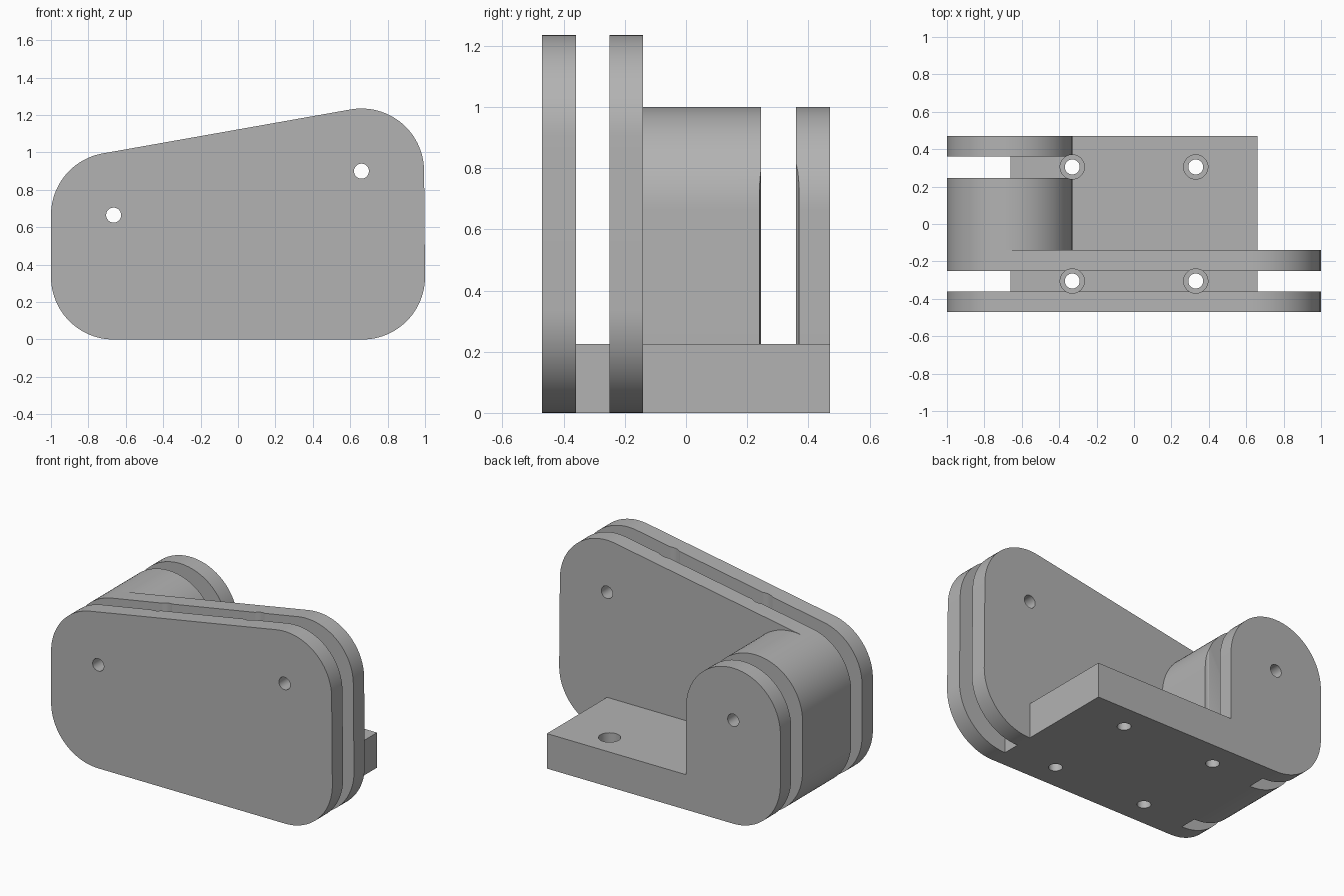
import bpy
from math import cos, sin, pi, atan2, radians
from mathutils import geometry, Vector

cube = bpy.data.objects.get("Cube")
if cube:
    bpy.data.objects.remove(cube, do_unlink=True)

R = 0.335        # corner radius shared by plates and lug
C = 1 - R        # corner centre offset
PIN = 0.04       # radius of the small holes
BASE_TOP = 0.225

grey = bpy.data.materials.new("plain grey")
grey.use_nodes = True
tone = (0.45, 0.45, 0.45, 1)
grey.diffuse_color = tone
grey.node_tree.nodes["Principled BSDF"].inputs["Base Color"].default_value = tone


def outline(centres, corners=()):
    """Convex outline around equal circles and optional sharp corners."""
    pts = [Vector((x + R * cos(a), z + R * sin(a)))
           for x, z in centres
           for a in [2 * pi * i / 96 for i in range(96)]]
    pts += [Vector(c) for c in corners]
    return [pts[i] for i in geometry.convex_hull_2d(pts)]


def extrude(name, ring, y0, y1):
    """Prism from an x-z outline between two depths."""
    n = len(ring)
    verts = [(p[0], y, p[1]) for y in (y0, y1) for p in ring]
    faces = [list(range(n)), list(range(2 * n - 1, n - 1, -1))]
    faces += [(i, i + n, (i + 1) % n + n, (i + 1) % n) for i in range(n)]
    mesh = bpy.data.meshes.new(name)
    mesh.from_pydata(verts, [], faces)
    mesh.materials.append(grey)
    obj = bpy.data.objects.new(name, mesh)
    bpy.context.collection.objects.link(obj)
    bpy.context.view_layer.objects.active = obj
    bpy.ops.object.select_all(action='DESELECT')
    obj.select_set(True)
    bpy.ops.object.mode_set(mode='EDIT')
    bpy.ops.mesh.select_all(action='SELECT')
    bpy.ops.mesh.normals_make_consistent(inside=False)
    bpy.ops.object.mode_set(mode='OBJECT')
    return obj


def drill(name, radius, location, depth, rotation=(0, 0, 0)):
    bpy.ops.mesh.primitive_cylinder_add(vertices=48, radius=radius, depth=depth,
                                        location=location, rotation=rotation)
    obj = bpy.context.object
    obj.name = name
    obj.data.materials.append(grey)
    return obj


def combine(body, tool, operation):
    mod = body.modifiers.new(operation.title(), 'BOOLEAN')
    mod.operation = operation
    mod.solver = 'EXACT'
    mod.object = tool
    bpy.context.view_layer.objects.active = body
    bpy.ops.object.modifier_apply(modifier=mod.name)
    bpy.data.objects.remove(tool, do_unlink=True)


# Base slab
slab = [(-0.66, 0), (0.66, 0), (0.66, BASE_TOP), (-0.66, BASE_TOP)]
bracket = extrude("bracket", slab, -0.47, 0.47)

# Two tall front plates
plate = outline([(-C, R), (C, R), (0.66, 0.9), (-C, C)])
for y0, y1 in ((-0.47, -0.36), (-0.25, -0.14)):
    combine(bracket, extrude("plate", plate, y0, y1), 'UNION')

# Rear lug: thick block and thin ear on either side of a slot
lug = outline([(-C, R), (-C, C)], [(R - C, 0)])
for y0, y1 in ((-0.14, 0.245), (0.36, 0.47)):
    combine(bracket, extrude("lug", lug, y0, y1), 'UNION')

# Pin holes through the plates and lug
for x, z in ((-C, C), (0.66, 0.9)):
    combine(bracket, drill("pin_hole", PIN, (x, 0, z), 2, (pi / 2, 0, 0)), 'DIFFERENCE')

# Counterbored mounting holes; the wide bore also grazes the slot walls
for x in (-0.33, 0.33):
    for y in (-0.305, 0.305):
        combine(bracket, drill("bolt_hole", PIN, (x, y, 0), 1), 'DIFFERENCE')
        combine(bracket, drill("counterbore", 0.065, (x, y, 1.115), 2), 'DIFFERENCE')

# Smooth the rounded edges while keeping the rims crisp
bpy.ops.object.select_all(action='DESELECT')
bracket.select_set(True)
bpy.context.view_layer.objects.active = bracket
bpy.ops.object.shade_smooth_by_angle(angle=radians(30))
